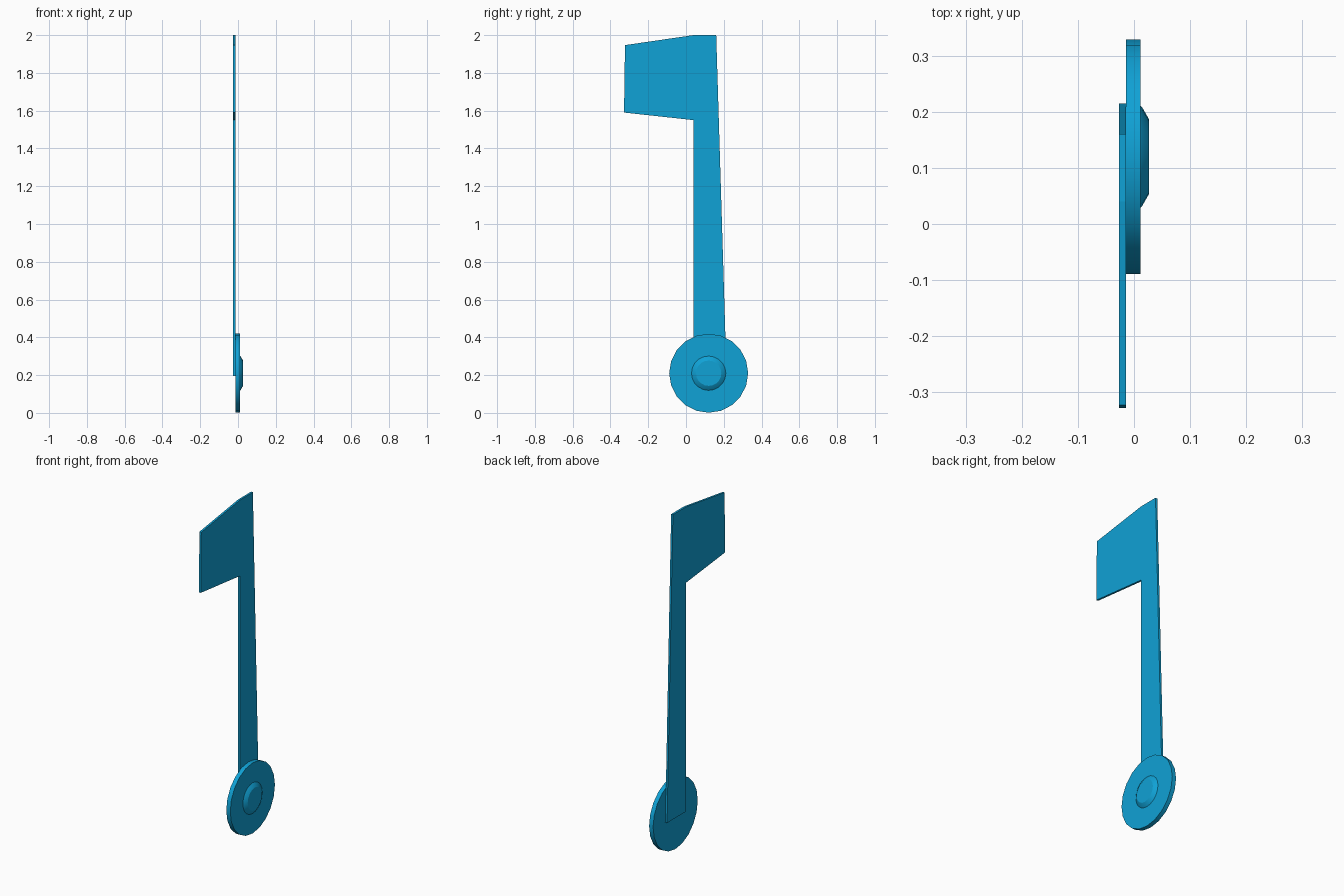
import bpy, bmesh, math

cube = bpy.data.objects.get("Cube")
if cube:
    bpy.data.objects.remove(cube, do_unlink=True)

blue = bpy.data.materials.new("bright_blue")
blue.use_nodes = True
colour = (0.005, 0.36, 0.67, 1)
blue.diffuse_color = colour
blue.node_tree.nodes["Principled BSDF"].inputs["Base Color"].default_value = colour

HUB_Y, HUB_Z, SIDES = 0.12, 0.21, 20


def circle(r):
    """Points of a ring around the hub, in the side plane."""
    steps = [2 * math.pi * i / SIDES for i in range(SIDES)]
    return [(HUB_Y + r * math.cos(a), HUB_Z + r * math.sin(a)) for a in steps]


def loft(name, sections, smooth=False):
    """Skin matching outlines placed along x, with both ends capped."""
    bm = bmesh.new()
    rings = [[bm.verts.new((x, y, z)) for y, z in pts] for x, pts in sections]
    for a, b in zip(rings, rings[1:]):
        for i in range(len(a)):
            j = (i + 1) % len(a)
            bm.faces.new((a[i], a[j], b[j], b[i]))
    bm.faces.new(rings[0])
    bm.faces.new(rings[-1])
    bmesh.ops.recalc_face_normals(bm, faces=bm.faces)
    mesh = bpy.data.meshes.new(name)
    bm.to_mesh(mesh)
    bm.free()
    mesh.materials.append(blue)
    obj = bpy.data.objects.new(name, mesh)
    bpy.context.collection.objects.link(obj)
    if smooth:
        bpy.ops.object.select_all(action='DESELECT')
        obj.select_set(True)
        bpy.context.view_layer.objects.active = obj
        bpy.ops.object.shade_smooth_by_angle(angle=math.radians(30))
    return obj


# Flat tapered arm with a flag-shaped blade at the top
outline = [(0.04, 0.195), (0.215, 0.195), (0.16, 2.0), (0.04, 2.0),
           (-0.323, 1.947), (-0.328, 1.59), (0.04, 1.55)]
loft("arm", [(-0.0265, outline), (-0.0145, outline)])

# Pivot disc and its bevelled centre cap
loft("disc", [(-0.0145, circle(0.209)), (0.0115, circle(0.209))], smooth=True)
loft("centre_cap", [(0.0115, circle(0.091)), (0.0145, circle(0.088)),
                    (0.0265, circle(0.067))], smooth=True)
